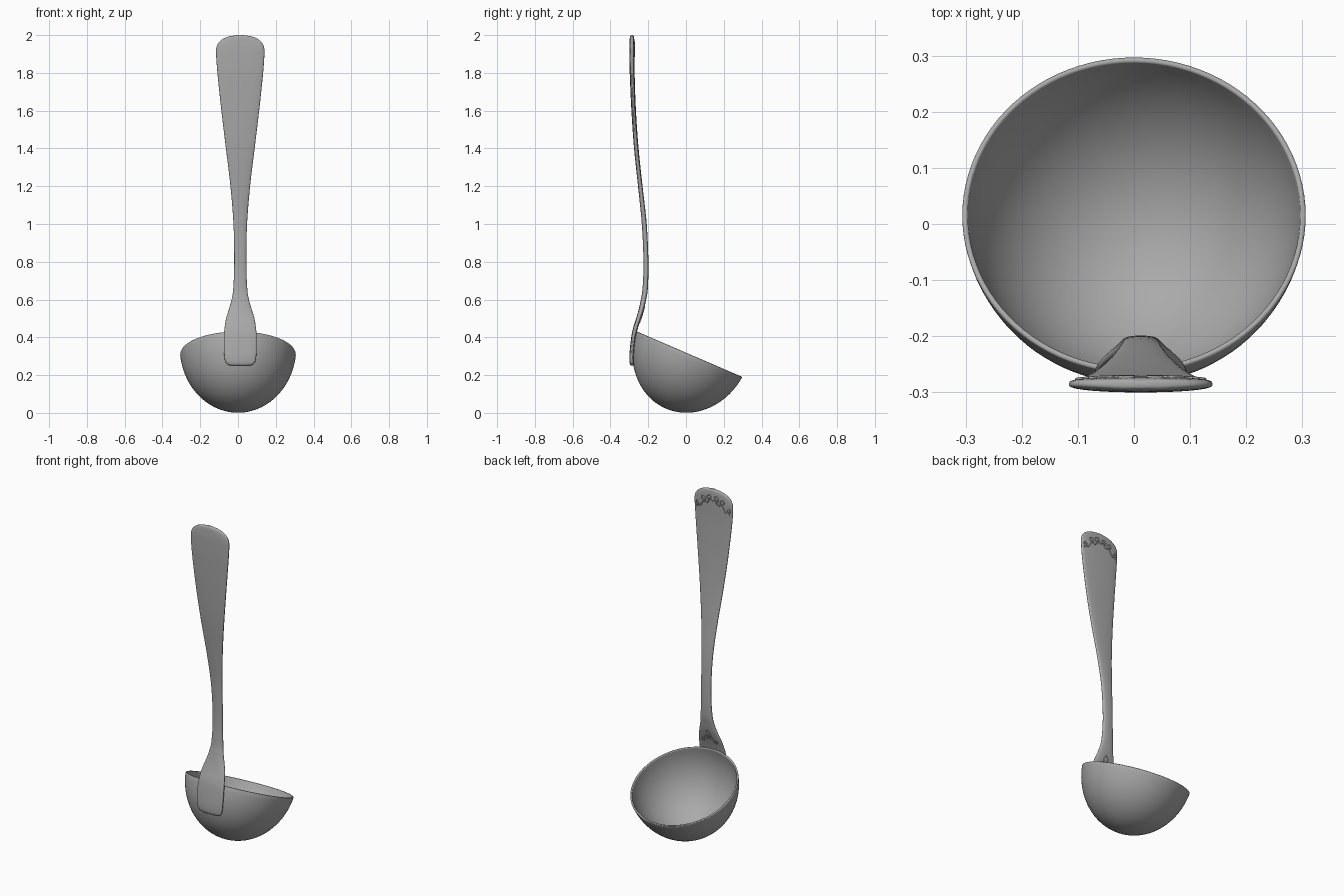
import bpy, bmesh, math
from mathutils import Matrix, Vector

if "Cube" in bpy.data.objects:
    bpy.data.objects.remove(bpy.data.objects["Cube"])

CX = 0.012  # handle centre line
metal = bpy.data.materials.new("dark_metal")
metal.diffuse_color = (0.4, 0.4, 0.4, 1)
metal.use_nodes = True
metal.node_tree.nodes["Principled BSDF"].inputs["Base Color"].default_value = metal.diffuse_color


def finish(bm, name, angle=40):
    bmesh.ops.recalc_face_normals(bm, faces=bm.faces)
    me = bpy.data.meshes.new(name)
    bm.to_mesh(me)
    bm.free()
    me.materials.append(metal)
    ob = bpy.data.objects.new(name, me)
    bpy.context.collection.objects.link(ob)
    bpy.ops.object.select_all(action='DESELECT')
    ob.select_set(True)
    bpy.context.view_layer.objects.active = ob
    bpy.ops.object.shade_smooth_by_angle(angle=math.radians(angle))
    return ob


def bridge(bm, rings):
    n = len(rings[0])
    for a, b in zip(rings, rings[1:]):
        for i in range(n):
            j = (i + 1) % n
            bm.faces.new((a[i], a[j], b[j], b[i]))


# Bowl: a nearly hemispherical shell, lathed then tipped forward
def cup(radius, depth, steps=24, cut=math.radians(83)):
    pts = []
    for k in range(steps):
        a = cut * (1 - k / steps)
        pts.append((radius * math.sin(a) / math.sin(cut),
                    -depth * (math.cos(a) - math.cos(cut)) / (1 - math.cos(cut))))
    return pts


outer = cup(0.306, 0.309)
inner = cup(0.296, 0.299)
profile = outer[::-1] + [(0.3055, 0.003), (0.301, 0.005), (0.2965, 0.003)] + inner
bm = bmesh.new()
N = 96
rings = [[bm.verts.new((r * math.cos(2 * math.pi * i / N), r * math.sin(2 * math.pi * i / N), z))
          for i in range(N)] for r, z in profile]
bridge(bm, rings)
for ring, depth in ((rings[0], -0.309), (rings[-1], -0.299)):
    tip = bm.verts.new((0, 0, depth))
    for i in range(N):
        bm.faces.new((ring[i], ring[(i + 1) % N], tip))
bm.transform(Matrix.Translation((0, 0.015, 0.307)) @ Matrix.Rotation(math.radians(-23.3), 4, 'X'))
finish(bm, "bowl", 60)

# Handle stations: height, depth centre, half width, half thickness
stations = [
    (0.250, -0.283, 0.045, 0.006), (0.256, -0.286, 0.066, 0.010), (0.275, -0.288, 0.080, 0.012),
    (0.32, -0.287, 0.086, 0.012), (0.40, -0.278, 0.087, 0.012), (0.45, -0.267, 0.083, 0.013),
    (0.50, -0.251, 0.075, 0.013), (0.55, -0.236, 0.060, 0.014), (0.60, -0.225, 0.046, 0.014),
    (0.66, -0.216, 0.037, 0.014), (0.80, -0.212, 0.032, 0.013), (1.00, -0.221, 0.036, 0.013),
    (1.20, -0.242, 0.052, 0.012), (1.40, -0.263, 0.076, 0.012), (1.60, -0.277, 0.100, 0.012),
    (1.80, -0.285, 0.121, 0.013), (1.90, -0.286, 0.128, 0.014), (1.935, -0.286, 0.126, 0.014),
    (1.96, -0.286, 0.115, 0.013), (1.98, -0.286, 0.092, 0.012), (1.993, -0.286, 0.058, 0.010),
    (2.00, -0.286, 0.015, 0.006)]
P = [Vector(s) for s in stations]
path = []
for k in range(len(P) - 1):
    a, b, c, d = P[max(k - 1, 0)], P[k], P[k + 1], P[min(k + 2, len(P) - 1)]
    for s in range(6):
        t = s / 6
        path.append(b + 0.5 * t * ((c - a) + t * ((2 * a - 5 * b + 4 * c - d)
                                                 + t * (3 * b - a - 3 * c + d))))
path.append(P[-1])

bm = bmesh.new()
M = 40
rings = []
for z, y, w, h in path:
    ring = []
    for i in range(M):
        a = 2 * math.pi * i / M
        s = math.sin(a)
        flat = 0.55 if s > 0 else 0.8
        ring.append(bm.verts.new((CX + w * math.cos(a), y + h * math.copysign(abs(s) ** flat, s), z)))
    rings.append(ring)
bridge(bm, rings)
bm.faces.new(rings[0])
bm.faces.new(rings[-1])
finish(bm, "handle", 60)


# Scroll ornament laid on the back face of the handle
def back_y(x, z):
    q = min(path, key=lambda p: abs(p[0] - z))
    u = min(abs(x) / q[2], 1)
    return q[1] + q[3] * max(1 - u * u, 0) ** 0.275


def ornament(name, lines, thick):
    cu = bpy.data.curves.new(name, 'CURVE')
    cu.dimensions = '3D'
    cu.bevel_depth = thick
    cu.bevel_resolution = 2
    cu.use_fill_caps = True
    cu.materials.append(metal)
    for line in lines:
        for side in (-1, 1):
            sp = cu.splines.new('POLY')
            sp.points.add(len(line) - 1)
            for p, (x, z) in zip(sp.points, line):
                p.co = (CX + side * x, back_y(x, z), z, 1)
    bpy.context.collection.objects.link(bpy.data.objects.new(name, cu))


def spiral(x, z, r, start, turns):
    return [(x + r * (1 - 0.75 * k / 24) * math.cos(start + turns * 2 * math.pi * k / 24),
             z + r * (1 - 0.75 * k / 24) * math.sin(start + turns * 2 * math.pi * k / 24))
            for k in range(25)]


# Arched vine with curls below the handle tip
vine = [(0.004 + 0.108 * k / 30,
         1.93 - 0.065 * (k / 30) ** 2 + 0.010 * math.sin(k * 0.5)) for k in range(31)]
ornament("tip_scrolls", [vine, spiral(0.022, 1.95, 0.019, -1.5, 1.1),
                         spiral(0.066, 1.935, 0.020, -1.5, -1.1),
                         spiral(0.102, 1.895, 0.015, 1.5, -1.1)], 0.003)
# Small curls above the bowl rim
ornament("base_scrolls", [spiral(0.018, 0.51, 0.015, 1.5, 1.1),
                          spiral(0.04, 0.485, 0.014, 2.5, -1.1),
                          [(0.002, 0.56), (0.012, 0.545), (0.014, 0.535), (0.004, 0.52)]], 0.003)
